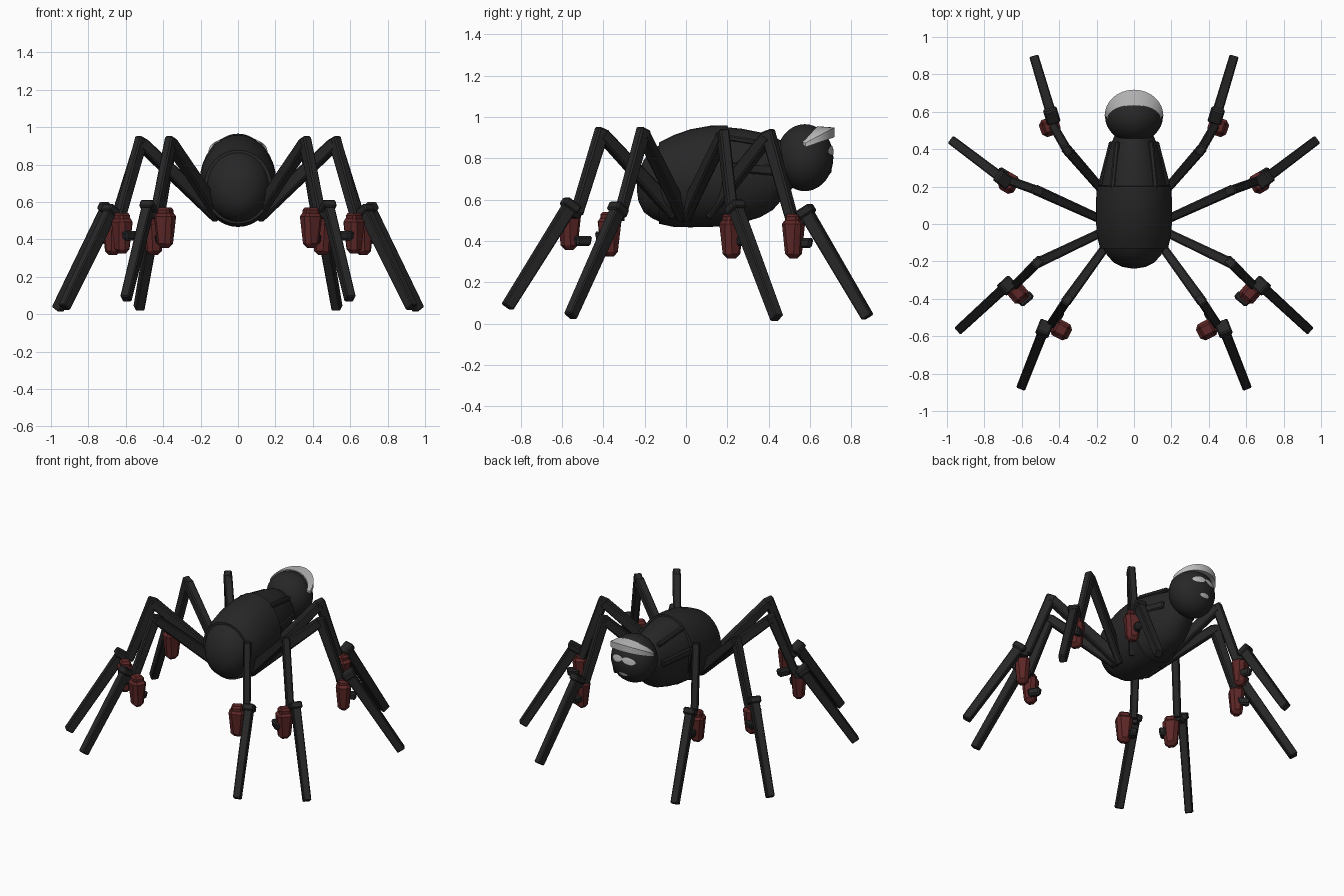
import bpy, bmesh, math
from mathutils import Vector, Matrix

if "Cube" in bpy.data.objects:
    bpy.data.objects.remove(bpy.data.objects["Cube"])


def material(name, rgb):
    m = bpy.data.materials.new(name)
    m.diffuse_color = (*rgb, 1)
    m.use_nodes = True
    m.node_tree.nodes["Principled BSDF"].inputs["Base Color"].default_value = m.diffuse_color
    return m


BLACK = material("black", (0.02, 0.02, 0.02))
RED = material("dark_red", (0.11, 0.02, 0.02))
PALE = material("pale_grey", (0.5, 0.5, 0.5))


def finish(name, bm, mat, smooth=None):
    bmesh.ops.recalc_face_normals(bm, faces=bm.faces)
    me = bpy.data.meshes.new(name)
    bm.to_mesh(me)
    bm.free()
    me.materials.append(mat)
    ob = bpy.data.objects.new(name, me)
    bpy.context.collection.objects.link(ob)
    if smooth:
        bpy.ops.object.select_all(action='DESELECT')
        ob.select_set(True)
        bpy.context.view_layer.objects.active = ob
        bpy.ops.object.shade_smooth_by_angle(angle=math.radians(smooth))
    return ob


def loft(name, rings, n=32):
    """Elliptical rings (y, centre z, half width, half height) along y."""
    bm = bmesh.new()
    loops = []
    for y, z, rx, rz in rings:
        loops.append([bm.verts.new((rx * math.cos(2 * math.pi * i / n), y,
                                    z + rz * math.sin(2 * math.pi * i / n))) for i in range(n)])
    for a, b in zip(loops, loops[1:]):
        for i in range(n):
            j = (i + 1) % n
            bm.faces.new((a[i], a[j], b[j], b[i]))
    bm.faces.new(loops[0])
    bm.faces.new(loops[-1])
    return finish(name, bm, BLACK, 40)


def bar(name, p, q, w0, w1, d0=None, d1=None, mat=BLACK, bevel=0.008):
    """Tapered square bar from p to q with chamfered edges."""
    p, q = Vector(p), Vector(q)
    axis = (q - p).normalized()
    side = axis.cross(Vector((0, 0, 1))).normalized()
    up = side.cross(axis)
    bm = bmesh.new()
    ends = []
    for c, w, d in ((p, w0, d0 or w0), (q, w1, d1 or w1)):
        ends.append([bm.verts.new(c + side * w / 2 * a + up * d / 2 * b)
                     for a, b in ((-1, -1), (1, -1), (1, 1), (-1, 1))])
    a, b = ends
    for i in range(4):
        j = (i + 1) % 4
        bm.faces.new((a[i], a[j], b[j], b[i]))
    bm.faces.new(a)
    bm.faces.new(b)
    if bevel:
        bmesh.ops.bevel(bm, geom=bm.edges[:], offset=bevel, segments=1, affect='EDGES')
    return finish(name, bm, mat)


def block(name, centre, size, angle, mat, taper=1.0, bevel=0.01):
    """Chamfered block turned about z, narrowing toward its bottom."""
    bm = bmesh.new()
    bmesh.ops.create_cube(bm, size=1)
    for v in bm.verts:
        k = taper if v.co.z < 0 else 1
        v.co = Vector((v.co.x * size[0] * k, v.co.y * size[1] * k, v.co.z * size[2]))
    bmesh.ops.bevel(bm, geom=bm.edges[:], offset=bevel, segments=1, affect='EDGES')
    bm.transform(Matrix.Translation(centre) @ Matrix.Rotation(angle, 4, 'Z'))
    return finish(name, bm, mat)


# Abdomen: rounded tip, overlapping shell, narrowing thorax
loft("abdomen_tip", [(-0.237, 0.66, 0.015, 0.02), (-0.23, 0.66, 0.06, 0.07),
                     (-0.205, 0.665, 0.11, 0.125), (-0.165, 0.675, 0.145, 0.165),
                     (-0.12, 0.68, 0.17, 0.19), (-0.05, 0.69, 0.18, 0.21)])
loft("abdomen_shell", [(-0.13, 0.68, 0.165, 0.18), (-0.13, 0.68, 0.182, 0.197),
                       (-0.06, 0.69, 0.198, 0.222), (0.02, 0.703, 0.204, 0.237),
                       (0.12, 0.713, 0.204, 0.245), (0.2, 0.716, 0.197, 0.243),
                       (0.205, 0.716, 0.18, 0.23)])
loft("thorax", [(0.18, 0.714, 0.185, 0.238), (0.27, 0.715, 0.168, 0.228),
                (0.36, 0.72, 0.146, 0.205), (0.42, 0.73, 0.125, 0.18),
                (0.46, 0.74, 0.11, 0.145), (0.52, 0.76, 0.08, 0.1)])

# Raised shoulder straps
for s in (-1, 1):
    bar("shoulder_strap", (s * 0.115, 0.19, 0.9), (s * 0.09, 0.44, 0.86), 0.03, 0.03, 0.03, 0.03)
    bar("side_strap", (s * 0.182, 0.2, 0.76), (s * 0.12, 0.44, 0.74), 0.025, 0.025, 0.05, 0.05)

# Head
HC, HR = Vector((0, 0.575, 0.803)), Vector((0.155, 0.138, 0.162))
bm = bmesh.new()
bmesh.ops.create_uvsphere(bm, u_segments=32, v_segments=20, radius=1)
for v in bm.verts:
    v.co = Vector([v.co[i] * HR[i] + HC[i] for i in range(3)])
finish("head", bm, BLACK, 40)


def on_face(x, z, k=1.015):
    u, w = x / HR.x, (z - HC.z) / HR.z
    return (x, HC.y + k * HR.y * math.sqrt(max(0, 1 - u * u - w * w)) + 0.002, z)


def face_patch(name, cx, cz, rx, rz, tilt=0.0, n=20):
    """Thin oval plate that follows the front of the head."""
    bm = bmesh.new()
    mid = bm.verts.new(on_face(cx, cz))
    prev = None
    for k in (0.35, 0.7, 1.0):
        ring = []
        for i in range(n):
            a = 2 * math.pi * i / n
            dx, dz = k * rx * math.cos(a), k * rz * math.sin(a)
            ring.append(bm.verts.new(on_face(cx + dx, cz + dz + tilt * dx)))
        for i in range(n):
            j = (i + 1) % n
            if prev:
                bm.faces.new((prev[i], prev[j], ring[j], ring[i]))
            else:
                bm.faces.new((mid, ring[i], ring[j]))
        prev = ring
    finish(name, bm, PALE, 40)


for s in (-1, 1):
    face_patch("eye", s * 0.045, 0.838, 0.045, 0.022, -0.15 * s)
face_patch("mouth", 0, 0.735, 0.035, 0.013)

# Curved pale brim around the brow
bm = bmesh.new()
rows = []
for i in range(25):
    a = math.pi * i / 24
    c, s = math.cos(a), math.sin(a)
    outer = Vector((0.157 * c, 0.578 + 0.14 * s, 0.862 + 0.075 * s))
    inner = Vector((0.14 * c, 0.565 + 0.07 * s, 0.878 + 0.077 * s))
    drop = Vector((0, 0, 0.008 + 0.027 * s))
    rows.append([bm.verts.new(p) for p in (inner, outer + Vector((0, 0, 0.012)),
                                           outer - drop, inner - drop)])
for a, b in zip(rows, rows[1:]):
    for i in range(4):
        j = (i + 1) % 4
        bm.faces.new((a[i], a[j], b[j], b[i]))
bm.faces.new(rows[0])
bm.faces.new(rows[-1])
finish("brow_brim", bm, PALE, 40)

# Legs: hip, knee, ankle, shin top, shin tip, red joint, claw
LEGS = [
    ((0.10, 0.10, 0.53), (0.36, 0.40, 0.91), (0.43, 0.52, 0.48),
     (0.44, 0.58, 0.54), (0.53, 0.88, 0.03), (0.45, 0.52, 0.41), (0.45, 0.57, 0.39)),
    ((0.10, -0.01, 0.52), (0.52, 0.18, 0.91), (0.66, 0.23, 0.48),
     (0.70, 0.24, 0.56), (0.965, 0.44, 0.025), (0.67, 0.22, 0.41), (0.69, 0.265, 0.40)),
    ((0.10, -0.01, 0.52), (0.52, -0.21, 0.92), (0.63, -0.32, 0.52),
     (0.68, -0.33, 0.55), (0.93, -0.56, 0.035), (0.62, -0.37, 0.42), (0.58, -0.40, 0.42)),
    ((0.10, -0.05, 0.53), (0.36, -0.41, 0.92), (0.44, -0.53, 0.53),
     (0.48, -0.56, 0.57), (0.60, -0.865, 0.08), (0.39, -0.565, 0.45), (0.41, -0.50, 0.40)),
]
for side in (-1, 1):
    for leg in LEGS:
        hip, knee, ankle, top, tip, joint, claw = [Vector((side * p[0], p[1], p[2])) for p in leg]
        turn = math.atan2(tip.y - knee.y, tip.x - knee.x)
        bar("thigh", hip, knee, 0.045, 0.055, 0.08, 0.06)
        bar("upper_shank", knee + (knee - ankle).normalized() * 0.025, ankle, 0.05, 0.048, 0.065, 0.055)
        bar("shin", top, tip, 0.055, 0.05, 0.065, 0.055, bevel=0.006)
        bar("shin_cap", top + (top - tip).normalized() * 0.025, top - (top - tip).normalized() * 0.02,
            0.075, 0.075, 0.085, 0.085)
        bar("ankle_link", ankle, top - Vector((0, 0, 0.03)), 0.045, 0.045, bevel=0)
        block("red_joint", joint, (0.10, 0.11, 0.19), turn, RED, 0.7, 0.022)
        block("red_joint_collar", joint + Vector((0, 0, 0.07)), (0.07, 0.075, 0.10), turn, RED, 1.0, 0.012)
        block("claw", claw, (0.09, 0.05, 0.05), turn, BLACK, 0.8)
